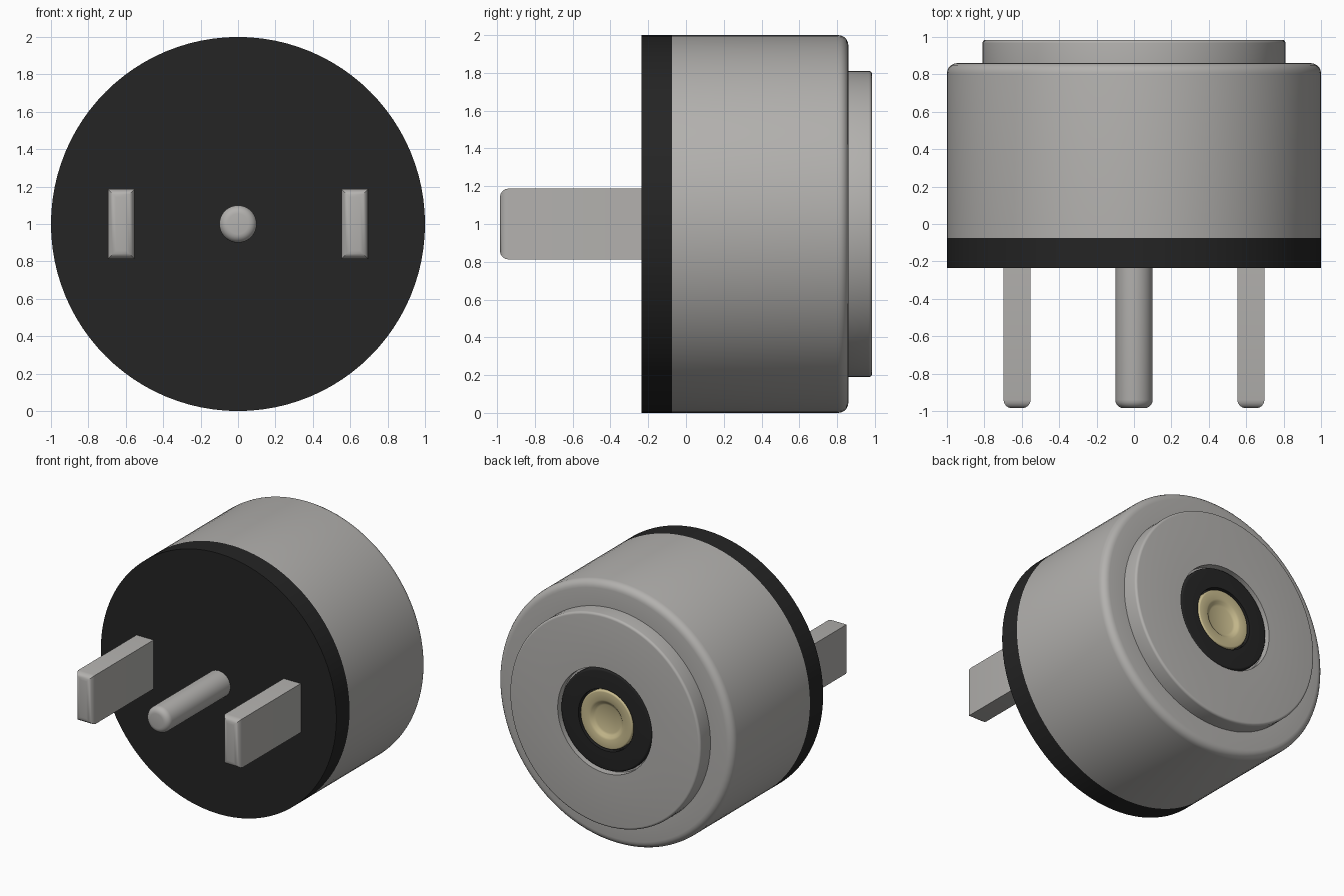
import bpy, bmesh, math

if "Cube" in bpy.data.objects:
    bpy.data.objects.remove(bpy.data.objects["Cube"])


def material(name, rgb):
    m = bpy.data.materials.new(name)
    m.diffuse_color = (*rgb, 1)
    m.use_nodes = True
    m.node_tree.nodes["Principled BSDF"].inputs["Base Color"].default_value = m.diffuse_color
    return m


STEEL = material("grey metal", (0.45, 0.44, 0.425))
BLACK = material("black plastic", (0.018, 0.018, 0.018))
BRASS = material("pale brass", (0.58, 0.50, 0.27))


def finish(bm, name, mat):
    bmesh.ops.recalc_face_normals(bm, faces=bm.faces)
    me = bpy.data.meshes.new(name)
    bm.to_mesh(me)
    bm.free()
    me.materials.append(mat)
    ob = bpy.data.objects.new(name, me)
    bpy.context.collection.objects.link(ob)
    bpy.ops.object.select_all(action="DESELECT")
    ob.select_set(True)
    bpy.context.view_layer.objects.active = ob
    bpy.ops.object.shade_smooth_by_angle(angle=math.radians(35))
    return ob


def lathe(name, mat, profile, steps=96):
    """Spin (radius, y) points about the y axis at height z = 1."""
    bm = bmesh.new()
    verts = [bm.verts.new((r, y, 1)) for r, y in profile]
    edges = [bm.edges.new(p) for p in zip(verts, verts[1:])]
    bmesh.ops.spin(bm, geom=verts + edges, cent=(0, 0, 1), axis=(0, 1, 0),
                   angle=2 * math.pi, steps=steps)
    bmesh.ops.remove_doubles(bm, verts=bm.verts, dist=1e-4)
    return finish(bm, name, mat)


def corner(r, y, size, side=1, n=5):
    """Rounded outer corner; side is the y direction of the end face."""
    return [(r - size + size * math.cos(a), y + side * size * (math.sin(a) - 1))
            for a in (i * math.pi / 2 / n for i in range(n + 1))]


# Front cover disc
lathe("front_cover", BLACK, [(0, -0.235), (1, -0.235), (1, -0.075), (0, -0.075)])

# Main drum with its raised rear step and central opening
lathe("body", STEEL, [(0, -0.075), (1, -0.075)] + corner(1, 0.86, 0.055)
      + [(0.81, 0.86)] + corner(0.81, 0.985, 0.018)
      + [(0.40, 0.985), (0.40, 0.93), (0, 0.93)])

# Insulating ring set into the opening
lathe("insulator_ring", BLACK, [(0.385, 0.93)] + corner(0.385, 0.97, 0.015)
      + [(0.235, 0.97), (0.235, 0.931), (0, 0.931)])

# Dished contact in the middle of the ring
lathe("rear_contact", BRASS, [(0.222, 0.932)] + corner(0.222, 0.968, 0.012)
      + [(0.15, 0.968), (0.135, 0.962), (0.12, 0.948), (0.105, 0.942), (0, 0.942)])

# Round centre pin
lathe("centre_pin", STEEL, [(0, -0.2), (0.1, -0.2)]
      + corner(0.1, -0.985, 0.045, -1) + [(0, -0.985)], 48)

# Pair of flat blades, rounded at the free end only
for side, label in ((-1, "left"), (1, "right")):
    bm = bmesh.new()
    bmesh.ops.create_cube(bm, size=1)
    for v in bm.verts:
        v.co = (side * 0.625 + v.co.x * 0.145, -0.5925 + v.co.y * 0.785, 1 + v.co.z * 0.375)
    tip = [e for e in bm.edges if all(v.co.y < -0.9 for v in e.verts)]
    bmesh.ops.bevel(bm, geom=tip, offset=0.045, segments=4, profile=0.5, affect="EDGES")
    finish(bm, label + "_blade", STEEL)
